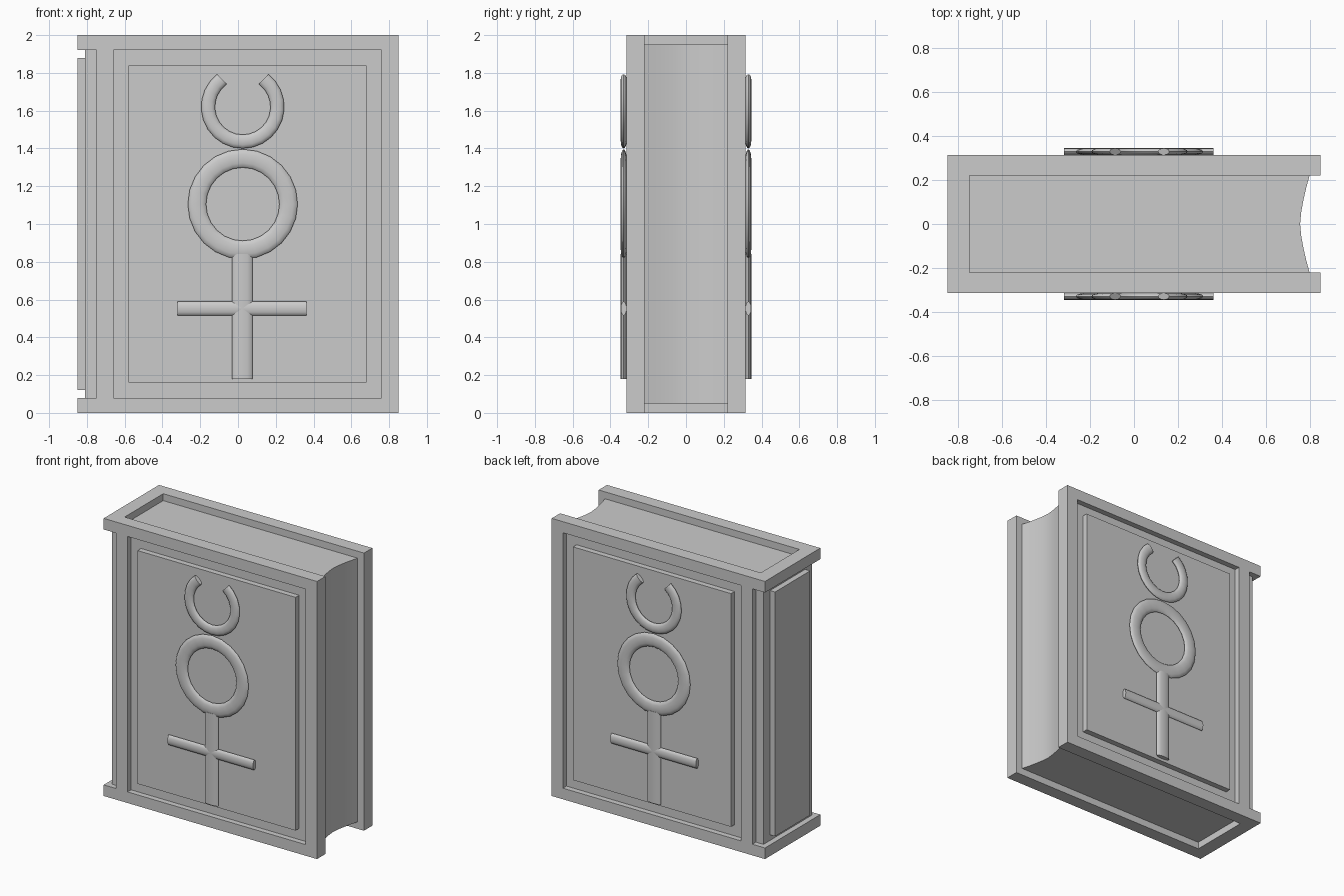
import bpy, bmesh
from math import sin, cos, pi, radians
from mathutils import Vector

if "Cube" in bpy.data.objects:
    bpy.data.objects.remove(bpy.data.objects["Cube"])


def finish(name, bm):
    bmesh.ops.recalc_face_normals(bm, faces=bm.faces)
    me = bpy.data.meshes.new(name)
    bm.to_mesh(me)
    bm.free()
    ob = bpy.data.objects.new(name, me)
    bpy.context.collection.objects.link(ob)
    return ob


def prism(name, outline, z0, z1):
    """Extrude an xy outline from z0 to z1."""
    bm = bmesh.new()
    face = bm.faces.new([bm.verts.new((x, y, z0)) for x, y in outline])
    top = bmesh.ops.extrude_face_region(bm, geom=[face])["geom"]
    bmesh.ops.translate(bm, vec=(0, 0, z1 - z0),
                        verts=[v for v in top if isinstance(v, bmesh.types.BMVert)])
    return finish(name, bm)


def box(name, x0, x1, y0, y1, z0, z1):
    return prism(name, [(x0, y0), (x1, y0), (x1, y1), (x0, y1)], z0, z1)


def activate(ob):
    bpy.ops.object.select_all(action="DESELECT")
    ob.select_set(True)
    bpy.context.view_layer.objects.active = ob


def cut(ob, cutter):
    mod = ob.modifiers.new("cut", "BOOLEAN")
    mod.operation, mod.object, mod.solver = "DIFFERENCE", cutter, "EXACT"
    activate(ob)
    bpy.ops.object.modifier_apply(modifier=mod.name)
    bpy.data.objects.remove(cutter)


def mirror_y(ob):
    ob.modifiers.new("mirror", "MIRROR").use_axis = (False, True, False)


def sweep(name, path, half_width, closed=False, sides=12):
    """Flattened tube along an xz path, lying on the cover face."""
    bm = bmesh.new()
    pts = [Vector((x, 0, z)) for x, z in path]
    n = len(pts)
    rings = []
    for i, p in enumerate(pts):
        a = pts[i - 1] if closed or i else p
        b = pts[(i + 1) % n] if closed or i < n - 1 else p
        t = (b - a).normalized()
        side = Vector((-t.z, 0, t.x))
        rings.append([bm.verts.new(p + side * half_width * cos(2 * pi * k / sides)
                      + Vector((0, -0.33 + 0.0155 * sin(2 * pi * k / sides), 0)))
                      for k in range(sides)])
    for i in range(n if closed else n - 1):
        r, s = rings[i], rings[(i + 1) % n]
        for k in range(sides):
            m = (k + 1) % sides
            bm.faces.new((r[k], r[m], s[m], s[k]))
    if not closed:
        bm.faces.new(rings[0])
        bm.faces.new(rings[-1])
    ob = finish(name, bm)
    mirror_y(ob)
    activate(ob)
    bpy.ops.object.shade_smooth_by_angle(angle=radians(40))
    return ob


def arc(cx, cz, r, a0, a1, count, end=True):
    angles = [radians(a0 + (a1 - a0) * i / count) for i in range(count + end)]
    return [(cx + r * cos(a), cz + r * sin(a)) for a in angles]


# Cover and spine: one U-shaped shell with recesses cut in
shell = prism("cover_shell", [(-.85, -.315), (.85, -.315), (.85, -.22), (-.75, -.22),
                              (-.75, .22), (.85, .22), (.85, .315), (-.85, .315)], 0, 2)
cut(shell, box("spine_recess", -1, -.81, -.5, .5, .08, 1.92))
for s in (-1, 1):
    y0, y1 = sorted((s * .275, s * .5))
    cut(shell, box("hinge_recess", -1, -.75, y0, y1, .08, 1.92))
    cut(shell, box("cover_recess", -.66, .76, y0, y1, .08, 1.92))

# Raised panels
mirror_y(box("cover_panel", -.58, .68, -.315, -.275, .16, 1.84))
box("spine_panel", -.85, -.81, -.2, .2, .12, 1.88)

# Page block with a hollow fore edge
edge = [(.757 + .043 * abs(i / 4) ** 1.5, .22 * i / 4) for i in range(-4, 5)]
pages = prism("page_block", [(-.75, -.22)] + edge + [(-.75, .22)], .05, 1.95)
activate(pages)
bpy.ops.object.shade_smooth_by_angle(angle=radians(30))

# Raised emblem on both covers
CX = .025
sweep("emblem_ring", arc(CX, 1.105, .2425, 0, 360, 24, end=False), .0485, closed=True)
sweep("emblem_crescent", arc(CX, 1.62, .1835, 127, 413, 20), .0365)
sweep("emblem_stem", [(CX - .003, .18), (CX - .003, .84)], .055)
sweep("emblem_crossbar", [(-.32, .5525), (.362, .5525)], .0375)
